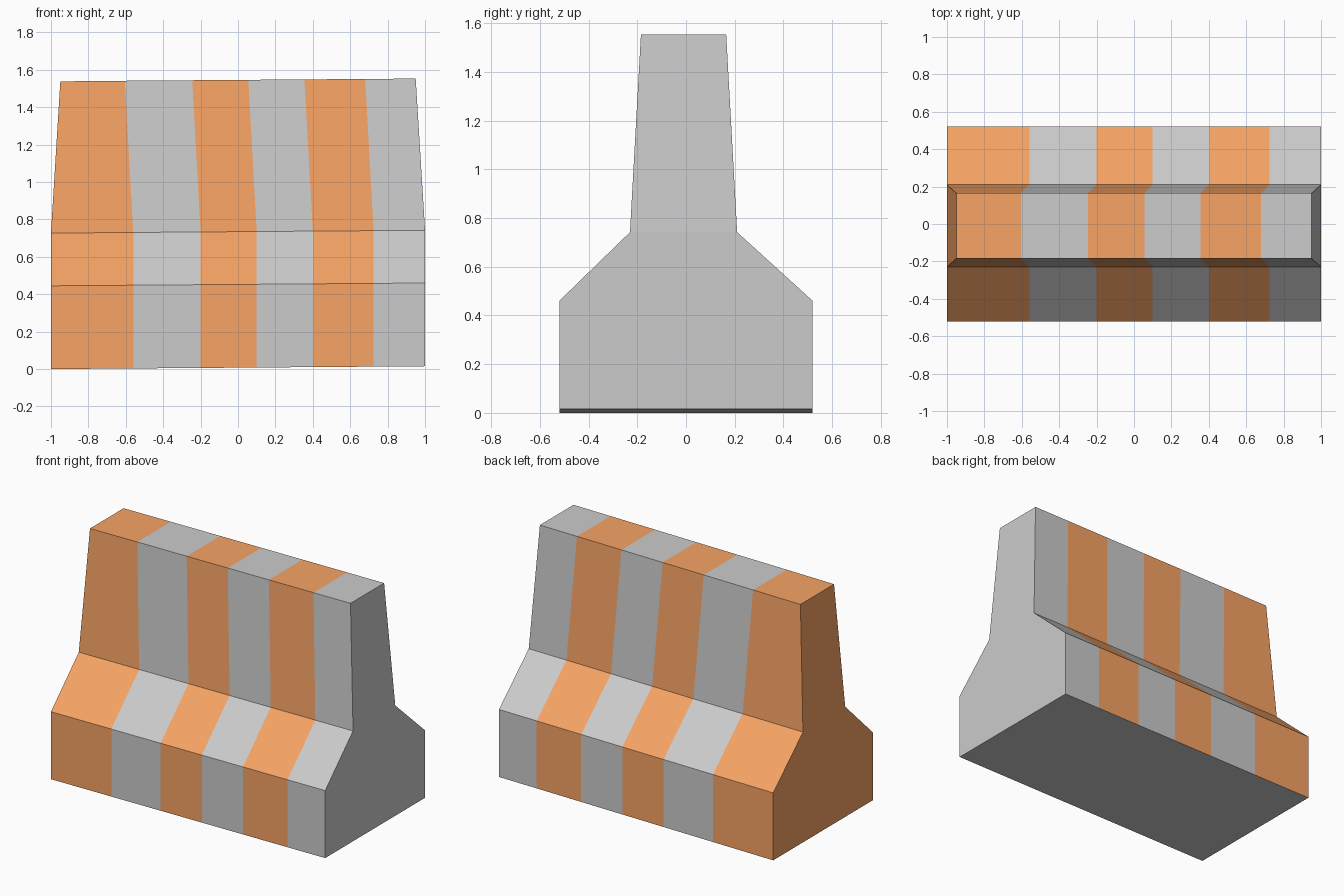
import bpy, bmesh

if "Cube" in bpy.data.objects:
    bpy.data.objects.remove(bpy.data.objects["Cube"])

# Half-hollow jersey profile (y, z), running from front foot over the top to back foot
PROFILE = [(-0.52, 0), (-0.52, 0.445), (-0.23, 0.727), (-0.185, 1.538),
           (0.165, 1.538), (0.21, 0.727), (0.52, 0.445), (0.52, 0)]
# Stripe boundaries along the length, and how far each leans at the top edge
STATIONS = [(-1.0, 0.05), (-0.56, -0.045), (-0.20, -0.045), (0.10, -0.045),
            (0.40, -0.045), (0.725, -0.045), (1.0, -0.05)]
SLOPE = 0.0075  # slight rise of the whole block towards +x


def material(name, color):
    mat = bpy.data.materials.new(name)
    mat.diffuse_color = color
    mat.use_nodes = True
    mat.node_tree.nodes["Principled BSDF"].inputs["Base Color"].default_value = mat.diffuse_color
    return mat


bm = bmesh.new()

# Cross-section loops
loops = []
for x, lean in STATIONS:
    loop = []
    for y, z in PROFILE:
        px = x + (lean if z > 1 else 0)
        loop.append(bm.verts.new((px, y, z + SLOPE * (x + 1))))
    loops.append(loop)

# Striped skin, alternating orange (1) and grey (0)
for i, (a, b) in enumerate(zip(loops, loops[1:])):
    for j in range(len(PROFILE) - 1):
        face = bm.faces.new((a[j], b[j], b[j + 1], a[j + 1]))
        face.material_index = 1 - i % 2

# Ends: upper wall and wide foot as separate flat faces; left orange, right grey
for loop, index in ((loops[0], 1), (loops[-1], 0)):
    for part in (loop[2:6], loop[:3] + loop[5:]):
        bm.faces.new(part).material_index = index

# Grey underside
bm.faces.new([l[0] for l in loops] + [l[-1] for l in reversed(loops)])

bmesh.ops.recalc_face_normals(bm, faces=bm.faces)
mesh = bpy.data.meshes.new("traffic_barrier")
bm.to_mesh(mesh)
bm.free()
mesh.materials.append(material("grey", (0.8, 0.8, 0.8, 1)))
mesh.materials.append(material("orange", (0.93, 0.37, 0.13, 1)))
barrier = bpy.data.objects.new("traffic_barrier", mesh)
bpy.context.collection.objects.link(barrier)
